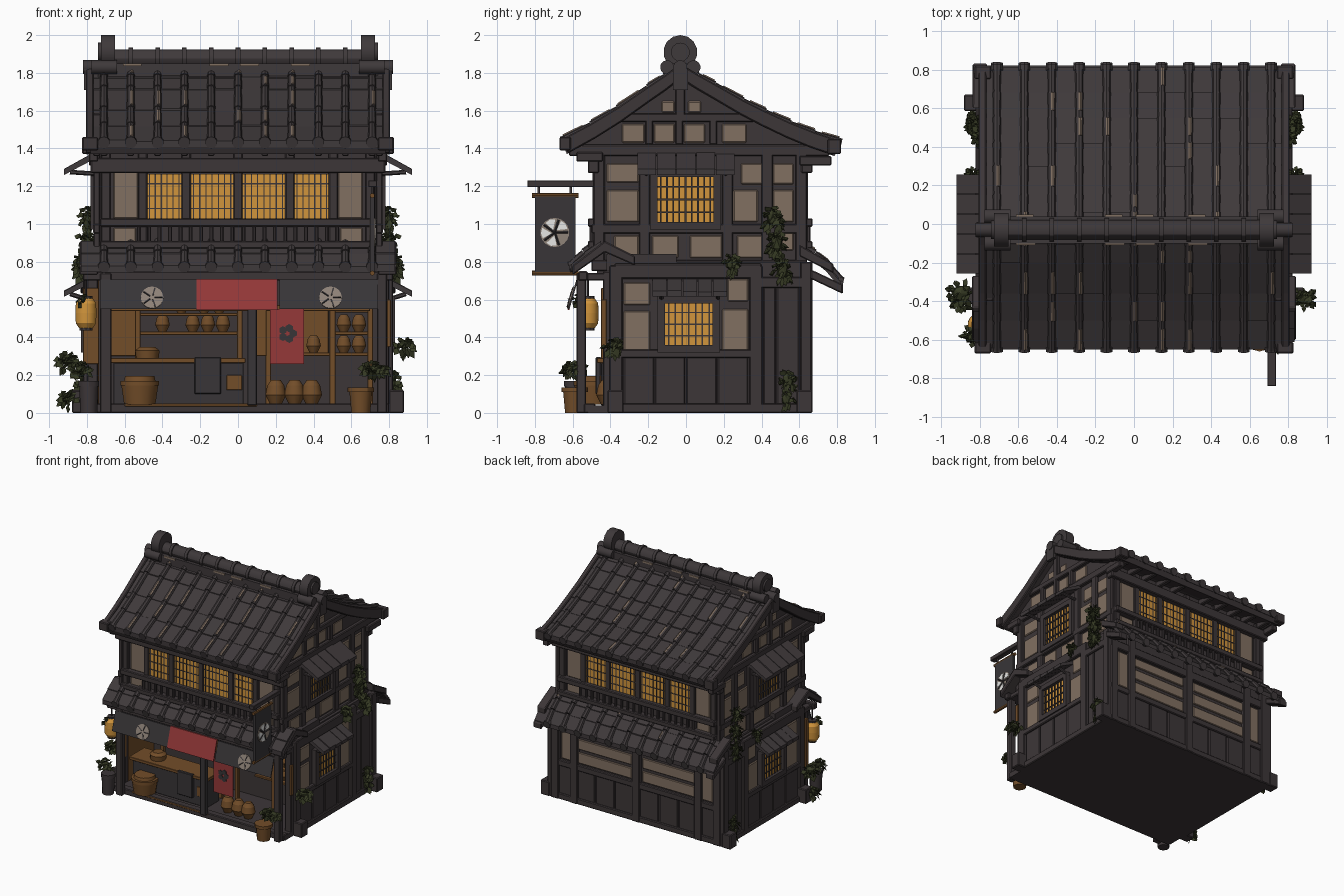
import bpy, bmesh, math, random
from mathutils import Vector, Matrix
random.seed(4)
COL = {"dark_timber": (.046, .037, .039), "roof_tile": (.049, .041, .043), "plaster": (.22, .16, .12), "warm_glow": (.64, .30, .045),
       "brown_wood": (.17, .075, .022), "red_cloth": (.30, .04, .04), "leaf_green": (.036, .042, .017), "tan_dye": (.28, .23, .19),
       "white_dye": (.8, .8, .78), "grey_cloth": (.04, .036, .039)}
MATS = {k: bpy.data.materials.new(k) for k in COL}
for k, c in COL.items():
    MATS[k].diffuse_color = (*c, 1)
PARTS = []

class Part:
    """Collects simple solids into one object."""
    def __init__(s, name, mat, bevel=0, mirror=False, smooth=False):
        s.name, s.mat, s.bevel, s.mirror, s.smooth, s.bm = name, mat, bevel, mirror, smooth, bmesh.new()
        PARTS.append(s)
    def box(s, *boxes):
        for x0, x1, y0, y1, z0, z1 in boxes:
            m = Matrix.Translation(((x0 + x1) / 2, (y0 + y1) / 2, (z0 + z1) / 2))
            bmesh.ops.create_cube(s.bm, size=1, matrix=m @ Matrix.Diagonal((abs(x1 - x0), abs(y1 - y0), abs(z1 - z0), 1)))
    def on(s, side, d, t, *rects):  # boxes of thickness t on a wall at distance d
        k = -1 if side == "front" else 1
        for u0, u1, z0, z1 in rects:
            s.box((d, d + t, u0, u1, z0, z1) if side == "side" else (u0, u1, k * d, k * (d + t), z0, z1))
    def prism(s, prof, a, b, axis="x"):  # profile swept along x (y, z pairs) or y (x, z pairs)
        A, B = ([s.bm.verts.new((k, p, z) if axis == "x" else (p, k, z)) for p, z in prof] for k in (a, b))
        for f in [A, B[::-1]] + [(A[i], A[i - 1], B[i - 1], B[i]) for i in range(len(A))]:
            s.bm.faces.new(f)
    def rod(s, p, q, r, r2=None, n=8):
        p, q = Vector(p), Vector(q)
        m = Matrix.Translation((p + q) / 2) @ (q - p).to_track_quat('Z', 'Y').to_matrix().to_4x4()
        bmesh.ops.create_cone(s.bm, cap_ends=True, segments=n, radius1=r, radius2=r if r2 is None else r2, depth=(q - p).length, matrix=m)
    def jar(s, x, y, z, prof, n=12):
        for (r, h), (r2, h2) in zip(prof, prof[1:]):
            s.rod((x, y, z + h), (x, y, z + h2), r, r2, n)
    def leaves(s, c, size, n):
        bmesh.ops.create_icosphere(s.bm, subdivisions=1, radius=.65, matrix=Matrix.Translation(c) @ Matrix.Diagonal((*size, 1)))
        for _ in range(n):
            d = Vector([random.gauss(0, 1) for _ in range(3)]).normalized()
            p = Vector([c[i] + size[i] * d[i] * random.uniform(.3, .7) for i in range(3)])
            t, e = d.orthogonal().normalized() * random.uniform(.016, .026), (d + Vector((0, 0, -.4))) * random.uniform(.03, .05)
            v = [s.bm.verts.new(w) for w in (p, p + e * .5 + t, p + e, p + e * .5 - t, p + e * .4 + d.cross(t) * .4)]
            for f in ((0, 1, 4), (1, 2, 4), (2, 3, 4), (3, 0, 4), (3, 2, 1, 0)):
                s.bm.faces.new([v[i] for i in f])
    def done(s):
        bmesh.ops.recalc_face_normals(s.bm, faces=s.bm.faces)
        me = bpy.data.meshes.new(s.name)
        s.bm.to_mesh(me)
        me.materials.append(MATS[s.mat])
        ob = bpy.data.objects.new(s.name, me)
        bpy.context.collection.objects.link(ob)
        if s.bevel:
            ob.modifiers.new("bevel", 'BEVEL').width = s.bevel
        if s.mirror:
            ob.modifiers.new("mirror", 'MIRROR')
        if s.smooth:
            bpy.context.view_layer.objects.active = ob
            ob.select_set(True)
            bpy.ops.object.shade_smooth_by_angle()
            ob.select_set(False)

# tiled roofs: overlapping courses, round ribs, a few weathered chips
RIBS = [-.71 + .142 * i for i in range(11)]
FRONT = [(-.03, 1.83), (-.11, 1.77), (-.2, 1.71), (-.36, 1.60), (-.5, 1.515), (-.65, 1.435)]
BACK = [(-.03, 1.83), (.06, 1.775), (.15, 1.725), (.3, 1.64), (.42, 1.58), (.55, 1.52), (.68, 1.468), (.81, 1.425)]
CHIPS = Part("weathered_chips", "plaster")
def tile_slope(name, prof, xe, chips):
    P, R, xs = Part(name + "_tiles", "roof_tile"), Part(name + "_ribs", "roof_tile", smooth=True), [-xe] + RIBS + [xe]
    for a, b in zip(prof, prof[1:]):
        for x0, x1 in zip(xs, xs[1:]):
            j, k = random.uniform(.003, .008), random.uniform(-.003, .003)
            P.prism([a, (b[0], b[1] + j + k), (b[0], b[1] - .03 + k), (a[0], a[1] - .035)], x0, x1)
        for x in RIBS:
            R.rod((x, a[0], a[1] + .007), (x, b[0], b[1] + .01), .019, .022)
            if random.random() < chips:
                CHIPS.rod((x + .006, a[0] * .7 + b[0] * .3, a[1] * .7 + b[1] * .3 + .026), (x + .006, b[0], b[1] + .031), .009, n=5)
    for x in RIBS:
        R.rod((x, b[0] * .98, b[1] + .002), (x, b[0] * 1.015, b[1] - .004), .032, n=10)
tile_slope("main_roof_front", FRONT, .8, .22)
tile_slope("main_roof_back", BACK, .8, .24)
tile_slope("lower_roof_front", [(-.45, .91), (-.54, .84), (-.61, .775)], .83, 0)
tile_slope("lower_roof_back", [(.6, .89), (.68, .835), (.75, .775), (.82, .69)], .83, .05)
outer = FRONT[::-1] + BACK[1:]
Part("roof_boards", "dark_timber").prism([(y, z - .02) for y, z in outer] + [(y * .97, z - .065) for y, z in outer[::-1]], -.78, .78)
P = Part("barge_boards", "dark_timber", .006, True)
P.prism([(y, z + .018) for y, z in outer] + [(y * .96, z - .06) for y, z in outer[::-1]], .765, .805)
P.box((.74, .825, -.67, -.61, 1.39, 1.46), (.74, .825, .75, .82, 1.37, 1.45), (.74, .79, -.58, -.44, 1.33, 1.38), (.74, .79, .6, .77, 1.31, 1.36))
P.prism([(-.6, .78), (-.43, .91), (-.27, .83), (-.27, .78), (-.43, .85), (-.6, .73)], .74, .84)
P.prism([(.6, .89), (.78, .79), (.78, .74), (.6, .83)], .76, .835)
P.prism([(.66, .76), (.83, .68), (.83, .63), (.66, .71)], .76, .835)
P = Part("ridge", "roof_tile", 0, False, True)
P.box((-.74, .74, -.1, .04, 1.76, 1.85), (-.815, -.79, -.07, .01, 1.71, 1.82), (.79, .815, -.07, .01, 1.71, 1.82))
for a, b, r in [(-.72, .72, .05)] + [(x - .012, x + .012, .06) for x in RIBS[1:-1]]:
    P.rod((a, -.03, 1.875), (b, -.03, 1.875), r, n=12)
for k in (-1, 1):
    for a, b, y, z, r in ((.65, .725, -.03, 1.91, .09), (.72, .74, -.03, 1.91, .05), (.64, .775, -.1, 1.83, .037),
                          (.64, .775, .04, 1.83, .037), (.64, .82, -.03, 1.83, .037)):
        P.rod((k * a, y, z), (k * b, y, z), r, n=14)
for x in (-.56, -.1, .06, .33):
    CHIPS.on("front", .1, .008, (x - .05, x + .05, 1.836, 1.851)), CHIPS.on("back", .04, .008, (x - .05, x + .04, 1.836, 1.851))

# wall cores
P = Part("wall_core", "dark_timber")
P.box((-.74, .74, -.47, .62, .72, 1.43), (-.79, .79, -.06, .64, 0, .8), (-.79, .79, -.42, -.05, .7, .84), (-.8, .8, -.52, .65, 0, .04),
      (-.79, -.76, -.4, 0, 0, .75), (.76, .79, -.4, 0, 0, .75))
P.prism([(-.6, 1.41), (-.03, 1.78), (.72, 1.41)], -.74, .74)

# plaster infill
P = Part("side_plaster", "plaster", .006, True)
P.on("side", .735, .015, (-.42, -.25, 1.22, 1.32), (-.42, -.25, 1.01, 1.18), (-.38, -.25, .82, .94), (-.18, -.04, .82, .94),
     (.02, .19, .82, .94), (.25, .38, 1.01, 1.18), (.27, .41, .82, .94), (.29, .41, 1.21, 1.32), (.46, .57, 1.21, 1.32),
     (.46, .57, 1.01, 1.18), (.47, .57, .86, .96), (-.34, -.22, 1.43, 1.53), (-.17, -.06, 1.43, 1.53),
     (-.01, .1, 1.43, 1.53), (.19, .32, 1.43, 1.53), (-.13, -.06, 1.59, 1.65), (.01, .08, 1.59, 1.65))
P.on("side", .785, .015, (-.33, -.19, .57, .69), (-.33, -.19, .33, .54), (.22, .33, .59, .71), (.19, .33, .33, .55))
P = Part("front_back_plaster", "plaster", .005, True)
for side, d in (("front", .465), ("back", .615)):
    P.on(side, d, .015, (.53, .66, 1.03, 1.28), (.54, .66, .9, .98))
P.on("back", .635, .015, (.05, .55, .34, .43), (.05, .55, .455, .54), (.05, .55, .565, .64), (.6, .7, .34, .64))

# timber frame, mirrored left and right
P = Part("timber_frame", "dark_timber", .006, True)
P.on("side", .73, .035, *[(y - .03, y + .03, .75, 1.42) for y in (-.46, -.22, .22, .43, .61)])
P.on("side", .73, .037, (-.62, .76, 1.36, 1.42), (-.5, .64, .95, 1.0), (-.5, .64, .75, .81), (-.4, .36, 1.54, 1.585),
     (-.055, -.005, 1.56, 1.76), (-.215, -.175, 1.42, 1.56), (-.055, -.015, 1.42, 1.56), (.125, .165, 1.42, 1.56))
P.on("side", .78, .04, (-.4, .66, 0, .05), (-.38, .38, .29, .335), (-.38, .4, .71, .79), (.37, .66, .66, .72),
     (-.405, -.335, 0, .78), (.335, .405, 0, .78), (.605, .665, 0, .8))
P.on("side", .785, .02, (.41, .475, .04, .68), (.48, .6, .04, .68), *[(-.33 + i * .166, -.17 + i * .166, .04, .3) for i in range(4)])
P.box((.8, .88, -.415, -.33, 0, .12), (.8, .88, .585, .67, 0, .12), (.74, .8, -.44, -.38, 0, .75))
for side, d in (("front", .46), ("back", .61)):  # upper storey with rail
    P.on(side, d, .035, *[(x - .025, x + .025, .85, 1.4) for x in (0, .275, .505, .7)])
    P.on(side, d, .06, (-.02, .78, 1.27, 1.35), (-.02, .73, .985, 1.03), (-.02, .73, .87, .91))
    P.on(side, d + .03, .02, *[(.02 + i * .055, .04 + i * .055, .9, 1.0) for i in range(10)])
    P.on(side, d, .15, *[(x - .018, x + .018, 1.36, 1.41) for x in RIBS[6:]])
P.on("back", .63, .04, *[(x - .035, x + .035, 0, .8) for x in (0, .575, .75)])
P.on("back", .63, .035, *[(-.02, .8, *z) for z in ((0, .05), (.28, .33), (.65, .72))])
P.on("back", .635, .018, *[(.03 + i * .18, .2 + i * .18, .04, .29) for i in range(4)])
Part("porch_frame", "dark_timber", .006).box((.735, .79, -.58, -.53, 0, .74), (-.73, -.67, -.58, -.53, 0, .74), (-.82, .82, -.57, -.52, .7, .75),
    (.67, .8, -.55, -.38, .7, .74), (-.8, -.67, -.55, -.38, .7, .74), (-.8, .8, -.54, -.48, 0, .05))

# lit lattice windows
G, B = Part("window_glow", "warm_glow", 0, True), Part("window_lattice", "dark_timber", 0, True)
def window(side, d, u0, u1, z0, z1, n, w, t):
    G.on(side, d, .018, (u0, u1, z0, z1))
    us, zs = [u0 + (u1 - u0) * (i + .5) / n for i in range(n)], [z0 + (z1 - z0) * f for f in (.22, .5, .78)]
    B.on(side, d, t, *[(u - w, u + w, z0, z1) for u in us], *[(u0, u1, z - w, z + w) for z in zs])
    if side == "side":
        a, b, c, e = u0 - .04, u1 + .04, z0 - .04, z1 + .04
        B.on(side, d, .045, (a, u0, c, e), (u1, b, c, e), (u0, u1, c, z0), (u0, u1, z1, e))
for side, d in (("front", .465), ("back", .615)):
    window(side, d, .022, .252, 1.03, 1.265, 7, .003, .022), window(side, d, .297, .485, 1.03, 1.265, 6, .003, .022)
window("side", .735, -.15, .145, 1.01, 1.25, 9, .0045, .027)
window("side", .785, -.11, .14, .36, .58, 7, .0038, .025)

# side awnings
P = Part("side_awnings", "roof_tile", 0, True)
for x0, z0, x1, z1, ya, yb in ((.74, 1.385, .92, 1.285, -.26, .26), (.78, .715, .92, .64, -.18, .22)):
    for i in range(5):
        j, w = random.uniform(0, .01), (yb - ya) / 5
        P.prism([(x0, z0 + j), (x1, z1 + j), (x1, z1 - .025), (x0, z0 - .03)], ya + w * i + .003, ya + w * (i + 1) - .003, "y")
    for y in (ya + .05, yb - .05):
        P.rod((x0, y, z0 - .12), (x1 - .03, y, z1 - .01), .012, n=6)

# shop interior
P = Part("shop_shelves", "brown_wood", .003)
P.box(*[(a, b, -.24, -.06, z - .018, z) for a, b, z in ((-.52, .02, .43), (-.52, .02, .53), (.32, .7, .32), (.5, .7, .43), (.5, .7, .55))])
P.box(*[(x - .015, x + .015, -.25, -.22, .04, .7) for x in (-.53, .01, .16, .5, .7)])
P.box((-.76, -.735, -.4, -.05, .04, .7), (.735, .76, -.4, -.05, .04, .7), (-.82, -.735, -.45, -.42, .26, .66), (.79, .81, -.45, -.42, .35, .6),
      (-.68, .04, -.47, -.27, .265, .29), (-.73, -.54, -.075, -.06, .3, .6), (.3, .48, -.075, -.06, .3, .55), (.09, .15, -.42, -.38, .3, .55),
      (-.06, .02, -.458, -.45, .12, .2), (-.6, .1, -.545, -.54, .035, .05), (-.7, .7, -.42, -.38, .54, .57))
Part("counter", "grey_cloth", .004).box((-.66, .03, -.45, -.29, .04, .265), (-.23, -.09, -.478, -.45, .1, .295), (.05, .1, -.575, -.535, .04, .7))
P, JAR = Part("jars_and_tubs", "brown_wood", smooth=True), [(.03, 0), (.055, .05), (.045, .1), (.025, .13)]
for x in (.2, .3, .39):
    P.jar(x, -.42, .045, JAR)
for z, xs in ((.43, (-.4, -.24, -.16, -.08)), (.53, (-.3, -.18, -.1)), (.32, (.4, .56, .64)), (.43, (.56, .64))):
    for x in xs:
        P.jar(x, -.18, z, [(r * .7, h * .7) for r, h in JAR])
P.jar(-.52, -.49, .045, [(.085, 0), (.1, .1), (.105, .1), (.105, .125), (.085, .125), (.08, .15)], 14)
P.jar(-.48, -.37, .29, [(.06, 0), (.065, .04), (.04, .06)])
P.jar(.65, -.59, 0, [(.05, 0), (.06, .11), (.07, .11), (.07, .135)])
Part("dark_planter", "dark_timber", smooth=True).jar(-.79, -.59, 0, [(.045, 0), (.05, .14), (.055, .14), (.055, .17)])

# door curtains with round dyed spots, and the hanging side sign
def curtain(P, x0, x1, za, zb):
    y = lambda z: -.582 - (.70 - z) * .29
    P.prism([(y(za), za), (y(zb), zb), (y(zb) + .009, zb), (y(za) + .009, za)], x0, x1)
P, Q = Part("grey_curtains", "grey_cloth"), Part("red_curtains", "red_cloth")
curtain(P, -.73, -.22, .705, .55), curtain(P, .22, .74, .705, .55), curtain(Q, -.22, .21, .71, .545)
Q.box((.17, .35, -.568, -.56, .26, .55))
D, S, W = Part("round_dye_spots", "tan_dye"), Part("dye_spokes", "grey_cloth"), Part("sign_petals", "white_dye")
nrm, up, right = Vector((0, -.96, .28)), Vector((0, .28, .96)), Vector((1, 0, 0))
TURN = [(math.sin(a), math.cos(a)) for a in [i * math.tau / 5 + .3 for i in range(5)]]
for x in (-.455, .49):
    c = Vector((x, -.608, .61))
    D.rod(c, c + nrm * .006, .06, n=16)
    for u, v in TURN:
        S.rod(c + nrm * .006 + (right * u + up * v) * .012, c + nrm * .006 + (right * u + up * v) * .055, .005, n=4)
for u, v in TURN:
    S.rod((.262 + u * .03, -.562, .42 + v * .03), (.262 + u * .03, -.573, .42 + v * .03), .022, n=6)
    S.rod((.728, -.695, .955), (.728, -.695 + u * .07, .955 + v * .07), .006, n=4)
Part("sign_board", "grey_cloth").box((.7, .722, -.8, -.585, .74, 1.15))
P, R = Part("sign_pole", "dark_timber", .003), Part("sign_rails", "brown_wood")
P.box((.69, .735, -.84, -.45, 1.195, 1.23))
for y, z in ((-.78, .74), (-.61, 1.15)):
    P.rod((.711, y, 1.14), (.711, y, 1.2), .008, n=6), R.rod((.711, -.815, z), (.711, -.57, z), .013)
D.rod((.695, -.695, .955), (.727, -.695, .955), .077, n=18)
for i in (0, 2, 3, 4):
    a = i * math.tau / 5 + .3
    W.prism([(-.695 + r * math.sin(a + e), .955 + r * math.cos(a + e)) for e, r in ((.3, .015), (.2, .07), (.6, .073), (1, .07))], .725, .731)

# paper lantern
Part("lantern", "warm_glow", smooth=True).jar(-.805, -.52, .45, [(.038, 0), (.055, .025), (.057, .08), (.055, .13), (.038, .155)], 14)
P = Part("lantern_caps", "dark_timber")
for z0, z1, r in ((.437, .455, .036), (.6, .618, .036), (.61, .72, .007)):
    P.rod((-.805, -.52, z0), (-.805, -.52, z1), r, n=10)

# climbing vines and potted plants
P, Q = Part("vines", "leaf_green", 0, True), Part("potted_plants", "leaf_green")
for part, x, y, z, size, n in [(P, .79, .46, 1.03, (.05, .05, .08), 45), (P, .8, .48, .9, (.05, .05, .09), 45), (P, .82, .51, .76, (.04, .05, .09), 40),
        (P, .83, .24, .79, (.04, .05, .06), 35), (P, .82, .54, .17, (.03, .05, .07), 35), (P, .82, .53, .07, (.03, .04, .05), 20),
        (Q, .88, -.38, .36, (.07, .06, .035), 40), (Q, .73, -.6, .235, (.1, .07, .035), 50), (Q, -.9, -.36, .28, (.07, .07, .05), 40),
        (Q, -.83, -.58, .23, (.06, .06, .04), 30), (Q, -.9, -.4, .08, (.05, .05, .05), 35), (Q, -.82, -.57, .6, (.02, .03, .03), 8)]:
    part.leaves((x, y, z), size, n)
for part in PARTS:
    part.done()
